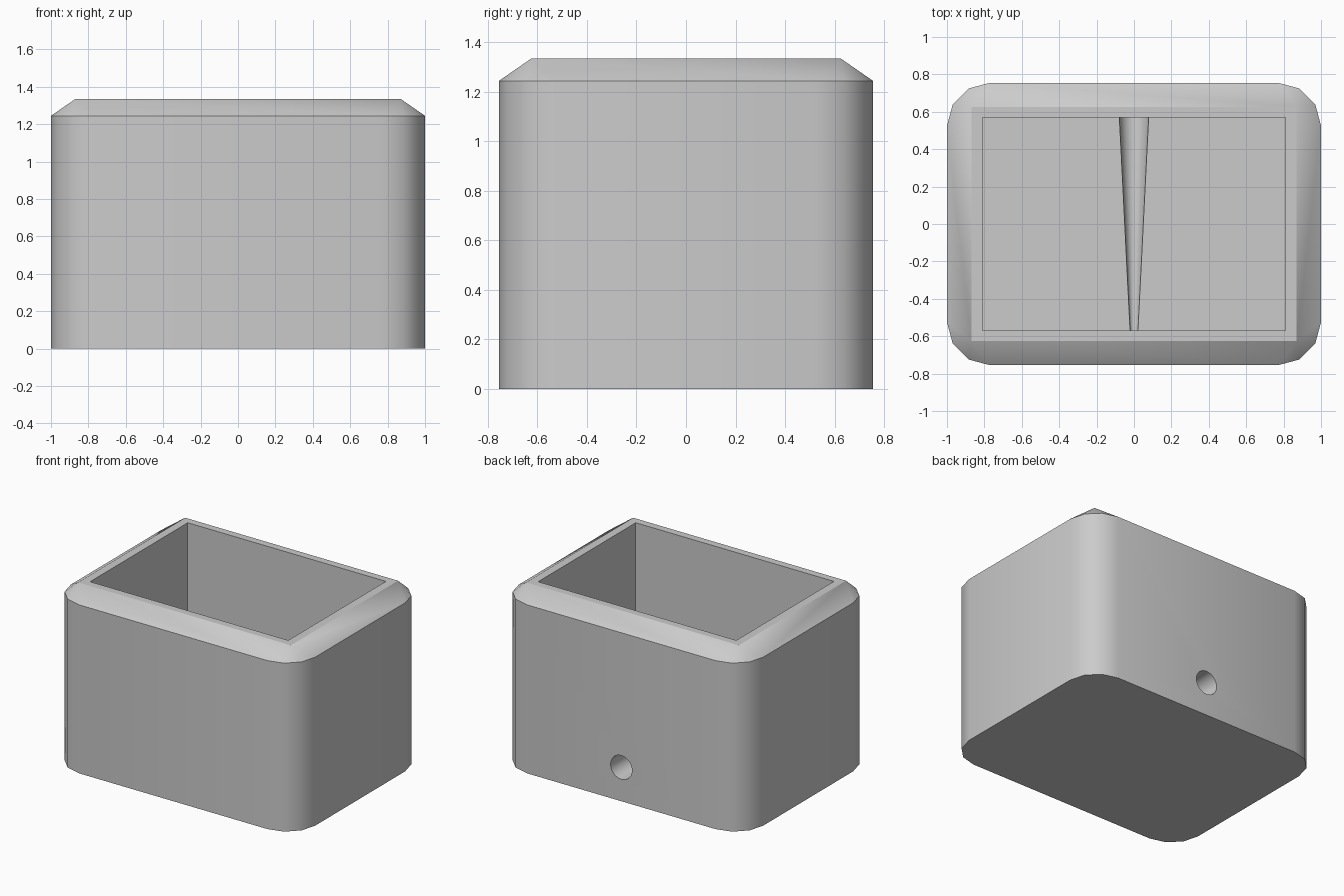
import bpy, bmesh
from math import cos, sin, pi, radians
from mathutils import Matrix, Vector

old = bpy.data.objects.get("Cube")
if old:
    bpy.data.objects.remove(old)

HALF_X, HALF_Y = 1.0, 0.755
SHOULDER, TOP = 1.245, 1.335
RADIUS, INSET = 0.23, 0.13
FLOOR = 0.25

grey = bpy.data.materials.new("plain grey")
grey.use_nodes = True
colour = (0.6, 0.6, 0.6, 1)
grey.diffuse_color = colour
grey.node_tree.nodes["Principled BSDF"].inputs["Base Color"].default_value = colour


def make_object(name, bm):
    bmesh.ops.recalc_face_normals(bm, faces=bm.faces)
    mesh = bpy.data.meshes.new(name)
    bm.to_mesh(mesh)
    bm.free()
    mesh.materials.append(grey)
    obj = bpy.data.objects.new(name, mesh)
    bpy.context.collection.objects.link(obj)
    return obj


# Outer body: rounded rectangle rising to a chamfered, square-cornered rim
bm = bmesh.new()
for sx in (-1, 1):
    for sy in (-1, 1):
        for step in range(4):
            a = step * pi / 6
            x = sx * (HALF_X - RADIUS + RADIUS * cos(a))
            y = sy * (HALF_Y - RADIUS + RADIUS * sin(a))
            for z in (0, SHOULDER):
                bm.verts.new((x, y, z))
        bm.verts.new((sx * (HALF_X - INSET), sy * (HALF_Y - INSET), TOP))
bmesh.ops.convex_hull(bm, input=bm.verts)
bmesh.ops.dissolve_limit(bm, angle_limit=radians(1), verts=bm.verts, edges=bm.edges)
pot = make_object("planter_body", bm)

# Cutter for the rectangular inside
bm = bmesh.new()
bmesh.ops.create_cube(bm, size=1, matrix=Matrix.LocRotScale(
    Vector((0, 0, FLOOR + 1)), None, Vector((1.62, 1.14, 2))))
cavity = make_object("cavity_cutter", bm)

# Cutter for the tapered floor channel and the drain hole in the back wall
bm = bmesh.new()
front_y, back_y = -0.575, 0.80
bmesh.ops.create_cone(
    bm, cap_ends=True, segments=32, radius1=0.021, radius2=0.09,
    depth=back_y - front_y,
    matrix=Matrix.Translation((0, (front_y + back_y) / 2, FLOOR))
    @ Matrix.Rotation(-pi / 2, 4, 'X'))
drain = make_object("drain_cutter", bm)

for cutter in (cavity, drain):
    cutter.hide_render = True
    mod = pot.modifiers.new(cutter.name, 'BOOLEAN')
    mod.operation = 'DIFFERENCE'
    mod.solver = 'EXACT'
    mod.object = cutter

# Bake the cuts and drop the cutters
bpy.context.view_layer.update()
graph = bpy.context.evaluated_depsgraph_get()
cut_mesh = bpy.data.meshes.new_from_object(pot.evaluated_get(graph))
pot.modifiers.clear()
pot.data = cut_mesh
cut_mesh.materials.clear()
cut_mesh.materials.append(grey)
for poly in cut_mesh.polygons:
    poly.material_index = 0
for cutter in (cavity, drain):
    bpy.data.objects.remove(cutter)

# Smooth the round corners and the drain, keep the other edges crisp
bpy.ops.object.select_all(action='DESELECT')
pot.select_set(True)
bpy.context.view_layer.objects.active = pot
bpy.ops.object.shade_smooth_by_angle(angle=radians(32))
